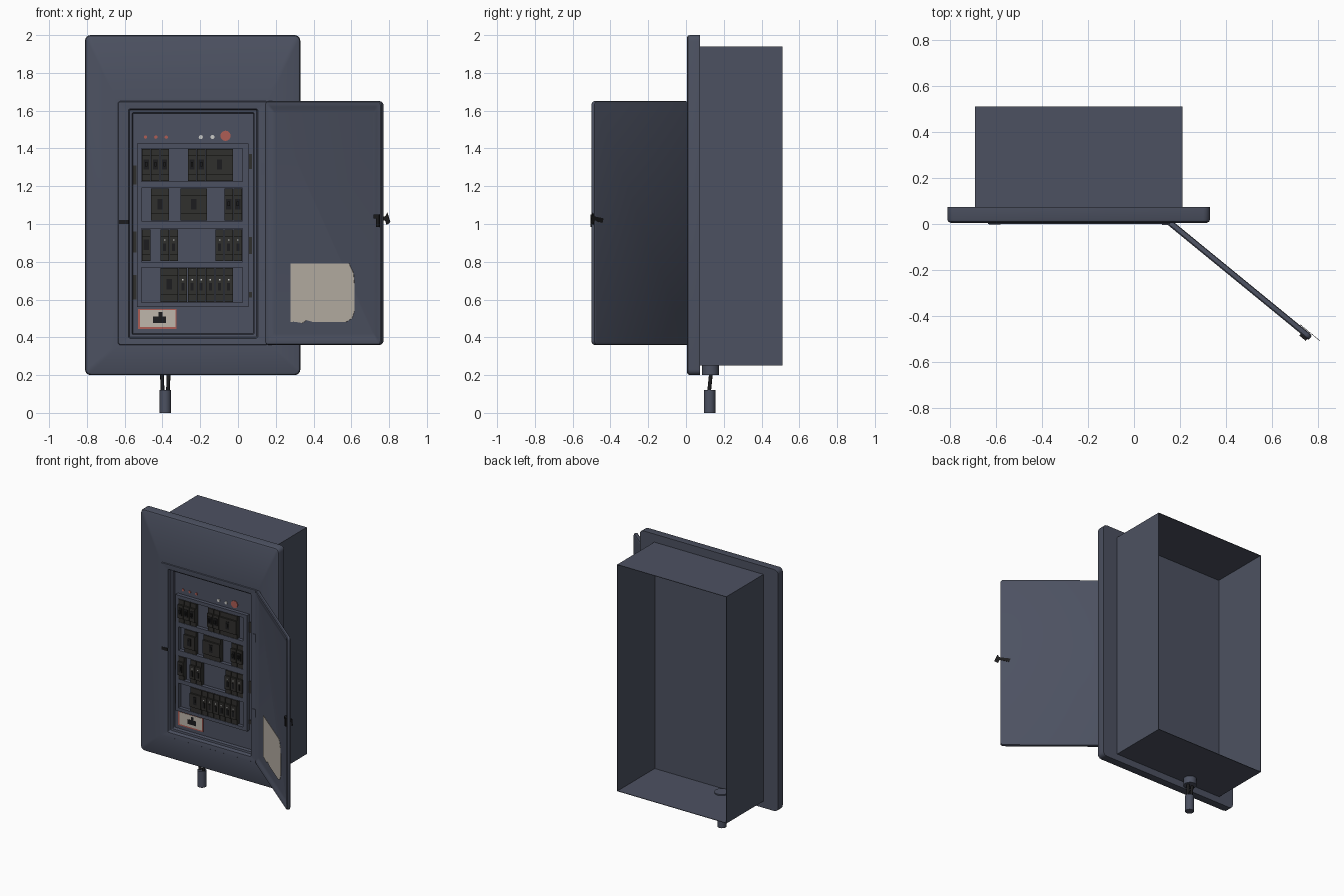
import bpy, bmesh, math
from mathutils import Matrix, Vector

if "Cube" in bpy.data.objects:
    bpy.data.objects.remove(bpy.data.objects["Cube"], do_unlink=True)


def material(name, *rgb):
    m = bpy.data.materials.new(name)
    m.use_nodes = True
    m.diffuse_color = (*rgb, 1)
    m.node_tree.nodes["Principled BSDF"].inputs["Base Color"].default_value = (*rgb, 1)
    return m


SLATE = material("slate paint", .073, .083, .12)
CHARCOAL = material("charcoal plastic", .03, .029, .026)
BLACK = material("black plastic", .012, .012, .013)
PAPER = material("beige paper", .52, .47, .41)
RED = material("red", .42, .11, .09)
WHITE = material("off white", .6, .6, .58)


def finish(name, bm, mats, smooth=False):
    bmesh.ops.recalc_face_normals(bm, faces=bm.faces)
    me = bpy.data.meshes.new(name)
    bm.to_mesh(me)
    bm.free()
    for m in mats:
        me.materials.append(m)
    ob = bpy.data.objects.new(name, me)
    bpy.context.collection.objects.link(ob)
    if smooth:
        bpy.ops.object.select_all(action='DESELECT')
        ob.select_set(True)
        bpy.context.view_layer.objects.active = ob
        bpy.ops.object.shade_smooth_by_angle(angle=math.radians(35))
    return ob


def boxes(name, *parts):
    """Each part: (material, x range, y range, z range)."""
    bm = bmesh.new()
    mats = []
    for mat, *ranges in parts:
        if mat not in mats:
            mats.append(mat)
        size = [b - a for a, b in ranges]
        mid = [(a + b) / 2 for a, b in ranges]
        made = bmesh.ops.create_cube(bm, size=1, matrix=Matrix.Translation(mid) @ Matrix.Diagonal((*size, 1)))
        for f in {f for v in made["verts"] for f in v.link_faces}:
            f.material_index = mats.index(mat)
    return finish(name, bm, mats)


def cylinder(name, mat, start, end, r, sides=24):
    a, b = Vector(start), Vector(end)
    turn = (b - a).to_track_quat('Z', 'Y').to_matrix().to_4x4()
    bm = bmesh.new()
    bmesh.ops.create_cone(bm, cap_ends=True, segments=sides, radius1=r, radius2=r,
                          depth=(b - a).length, matrix=Matrix.Translation((a + b) / 2) @ turn)
    return finish(name, bm, [mat], True)


def loft(name, mat, rings):
    """Bridge rounded rectangles: (rect, inset, y, corner radius)."""
    bm = bmesh.new()
    loops = []
    for (x0, x1, z0, z1), d, y, r in rings:
        loop = []
        corners = ((x1, z1, -1, -1), (x0, z1, 1, -1), (x0, z0, 1, 1), (x1, z0, -1, 1))
        for q, (x, z, sx, sz) in enumerate(corners):
            for k in range(5):
                a = math.pi / 2 * (q + k / 4)
                loop.append(bm.verts.new((x + sx * (d + r) + r * math.cos(a), y,
                                          z + sz * (d + r) + r * math.sin(a))))
        loops.append(loop)
    for a, b in zip(loops, loops[1:]):
        for i in range(len(a)):
            j = (i + 1) % len(a)
            bm.faces.new((a[i], a[j], b[j], b[i]))
    bm.faces.new(loops[0])
    bm.faces.new(loops[-1])
    return finish(name, bm, [mat], True)


def plate(name, mat, outline, y):
    """Thin flat sheet cut to an outline in x and z."""
    bm = bmesh.new()
    face = bm.faces.new([bm.verts.new((x, y, z)) for x, z in outline])
    out = bmesh.ops.extrude_face_region(bm, geom=[face])
    bmesh.ops.translate(bm, vec=(0, .002, 0), verts=[v for v in out["geom"] if isinstance(v, bmesh.types.BMVert)])
    return finish(name, bm, [mat])


# Front cover with raised frame and recessed opening
COVER = (-.81, .33, .2, 2.0)
FRAME = (-.635, .16, .36, 1.65)
OPENING = (-.58, .105, .395, 1.61)
loft("front_cover", SLATE, [
    (COVER, 0, .073, .03), (COVER, 0, .02, .03), (COVER, .004, .01, .028), (COVER, .014, .005, .02),
    (FRAME, 0, .005, .012), (FRAME, .003, 0, .01), (FRAME, .012, 0, .008),
    (OPENING, 0, .003, .01), (OPENING, .006, .03, .008), (OPENING, .02, .032, .006),
    (OPENING, .024, .055, .005)])

# Open-backed sheet metal enclosure
bm = bmesh.new()
bmesh.ops.create_cube(bm, size=1, matrix=Matrix.Translation((-.24, .29, 1.095)) @ Matrix.Diagonal((.9, .44, 1.69, 1)))
bmesh.ops.delete(bm, geom=[f for f in bm.faces if abs(f.normal.y) > .5], context='FACES')
shell = finish("enclosure", bm, [SLATE])
solid = shell.modifiers.new("sheet", 'SOLIDIFY')
solid.thickness = .005
solid.offset = -1

# Inner cover plate with four breaker windows
WINDOWS = [(1.225, 1.4), (1.015, 1.19), (.8, .975), (.585, .77)]
LEFT, UNIT = -.51, .0485
RIGHT = LEFT + 11 * UNIT
DEPTH = (.028, .056)
strips = [(SLATE, (-.535, LEFT), DEPTH, (.56, 1.425)), (SLATE, (RIGHT, .055), DEPTH, (.56, 1.425))]
edges = [1.425] + [z for lo, hi in WINDOWS for z in (hi, lo)] + [.56]
for top, low in zip(edges[::2], edges[1::2]):
    strips.append((SLATE, (LEFT, RIGHT), DEPTH, (low, top)))
boxes("inner_cover", *strips)


# Breakers: (first slot, width in slots, style)
def breaker(row, slot, width, style):
    lo, hi = WINDOWS[row]
    mid = (lo + hi) / 2
    x0 = LEFT + slot * UNIT + .002
    x1 = x0 + width * UNIT - .004
    c = (x0 + x1) / 2
    parts = [(CHARCOAL, (x0, x1), (.026, .056), (lo + .003, hi - .003)),
             (CHARCOAL, (x0, x1), (.014, .03), (mid - .05, mid + .05))]
    if style == "dot":
        parts.append((BLACK, (c - .008, c + .008), (.01, .016), (mid - .03, mid + .01)))
        parts.append((WHITE, (c - .004, c + .004), (.011, .016), (mid + .024, mid + .031)))
    else:
        tip = 0 if style == "toggle" else .008
        parts.append((BLACK, (c - .014, c + .014), (.011, .016), (mid - .025, mid + .03)))
        parts.append((BLACK, (c - .006, c + .006), (tip, .016), (mid - .008, mid + .016)))
    boxes(f"breaker_{row + 1}_{slot:.0f}", *parts)


LAYOUT = [
    [(s, 1, "toggle") for s in (0, 1, 2, 5, 6)] + [(7, 3, "wide")],
    [(1, 2, "wide"), (4.2, 3, "wide"), (9, 1, "toggle"), (10, 1, "toggle")],
    [(0, 1, "wide")] + [(s, 1, "dot") for s in (2, 3, 8, 9, 10)],
    [(2, 2, "wide")] + [(s, 1, "dot") for s in range(4, 10)],
]
for row, items in enumerate(LAYOUT):
    for item in items:
        breaker(row, *item)

# Indicator lamps above the breakers
for i, x in enumerate((-.49, -.435, -.38)):
    cylinder(f"red_lamp_{i + 1}", RED, (x, .056, 1.46), (x, .05, 1.46), .009, 12)
for i, x in enumerate((-.197, -.135)):
    cylinder(f"white_lamp_{i + 1}", WHITE, (x, .056, 1.46), (x, .05, 1.46), .011, 12)
cylinder("red_badge", RED, (-.066, .056, 1.467), (-.066, .05, 1.467), .027)

# Warning label under the breakers
boxes("warning_label", (RED, (-.53, -.325), (.051, .056), (.445, .55)),
      (PAPER, (-.518, -.332), (.049, .055), (.455, .545)),
      (BLACK, (-.45, -.38), (.048, .054), (.475, .51)),
      (BLACK, (-.42, -.4), (.048, .054), (.51, .535)))

# Dark side markers and the latch catch
for i, (x, lo, hi) in enumerate([(-.547, .6, .73), (-.547, .85, .96), (-.547, 1.21, 1.31),
                                 (.066, 1.29, 1.37), (.066, .84, .93), (.066, .61, .64)]):
    boxes(f"side_marker_{i + 1}", (CHARCOAL, (x - .009, x + .009), (.05, .056), (lo, hi)))
boxes("latch_catch", (BLACK, (-.63, -.58), (-.002, .004), (1.0, 1.022)))

# Hinges
for i, z in enumerate((.73, 1.29)):
    boxes(f"hinge_{i + 1}", (SLATE, (.122, .146), (-.004, .008), (z - .03, z + .03)))

# Open door, modelled flat and swung about its hinge
DOOR = (0, .795, .36, 1.65)
door = [loft("door", SLATE, [
    (DOOR, .01, .013, .012), (DOOR, .002, .01, .02), (DOOR, 0, .004, .022), (DOOR, 0, -.008, .022),
    (DOOR, .004, -.013, .018), (DOOR, .018, -.013, .012), (DOOR, .03, -.01, .01),
    (DOOR, .045, -.005, .008), (DOOR, .06, -.003, .006)])]
door.append(plate("door_label", PAPER, [
    (.17, .48), (.19, .483), (.25, .476), (.28, .491), (.32, .482), (.55, .482), (.59, .5), (.607, .54),
    (.607, .68), (.6, .74), (.57, .79), (.17, .79)], -.0055))
door.append(boxes("door_latch", (BLACK, (.752, .788), (-.023, 0), (1.03, 1.05)),
                  (BLACK, (.77, .788), (-.023, 0), (.985, 1.05))))
door.append(plate("door_handle", BLACK, [
    (.725, 1.03), (.735, 1.005), (.8, 1.02), (.81, .995), (.835, 1.01), (.815, 1.06), (.8, 1.04)], .015))
for ob in door:
    ob.location = (.15, .01, 0)
    ob.rotation_euler.z = math.radians(-39.3)

# Cable gland, wires and plug below the enclosure
X, Y = -.385, .13
cylinder("cable_gland", SLATE, (X, Y, .2), (X, Y, .252), .045)
cylinder("gland_nut", SLATE, (X, Y, .25), (X, Y, .262), .05)
for i, s in enumerate((-1, 1)):
    cylinder(f"wire_{i + 1}", BLACK, (X + s * .018, Y + .002, .21), (X + s * .014, Y - .008, .11), .01, 12)
cylinder("cable_plug", SLATE, (X, Y - .005, 0), (X, Y - .005, .12), .03)
